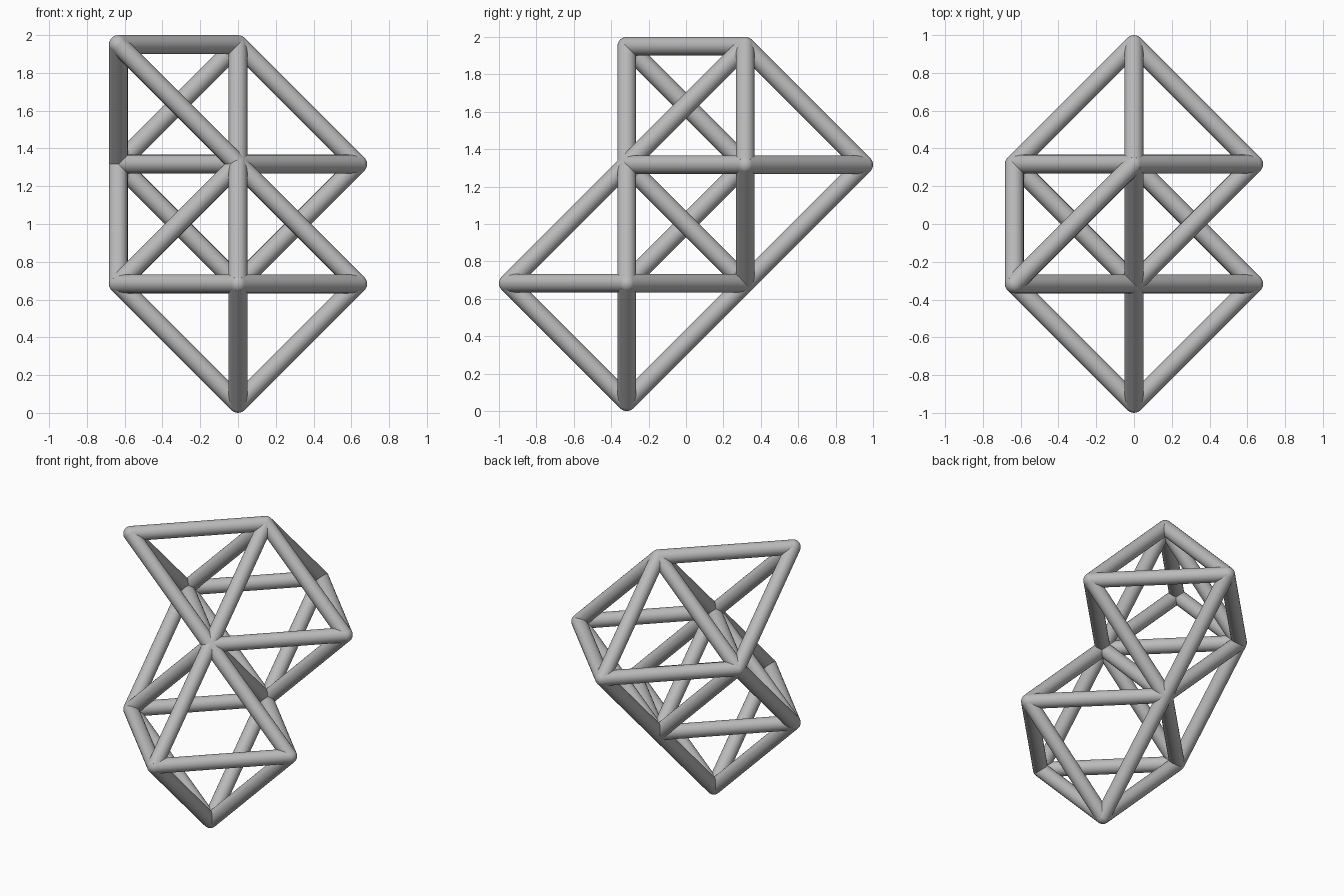
import bpy, math
from mathutils import Vector

cube = bpy.data.objects.get("Cube")
if cube:
    bpy.data.objects.remove(cube, do_unlink=True)

RADIUS = 0.05
STEP = (2 - 2 * RADIUS) / 3      # lattice spacing

grey = bpy.data.materials.new("light_grey")
grey.use_nodes = True
colour = (0.5, 0.5, 0.5, 1)
grey.diffuse_color = colour
grey.node_tree.nodes["Principled BSDF"].inputs["Base Color"].default_value = colour


def finish(name):
    obj = bpy.context.object
    obj.name = name
    obj.data.materials.append(grey)
    bpy.ops.object.shade_smooth_by_angle(angle=math.radians(40))


def place(node):
    """Lattice node to model position."""
    x, y, z = node
    return Vector((x * STEP, (y - 1.5) * STEP, z * STEP + RADIUS))


def octahedron(x, y, z):
    """Six nodes around a centre; every pair except opposites is joined."""
    nodes = [(x + s, y, z) for s in (-1, 1)]
    nodes += [(x, y + s, z) for s in (-1, 1)]
    nodes += [(x, y, z + s) for s in (-1, 1)]
    return {tuple(sorted((a, b))) for a in nodes for b in nodes
            if a != b and sum((p - q) ** 2 for p, q in zip(a, b)) == 2}


# Two octahedra sharing one edge
edges = octahedron(0, 1, 1) | octahedron(0, 2, 2)

# Tetrahedron on the upper right face, and the strut linking the octahedra
peak = (-1, 1, 3)
for foot in ((0, 2, 3), (-1, 2, 2), (0, 1, 2)):
    edges.add(tuple(sorted((peak, foot))))
edges.add(((-1, 1, 1), (-1, 2, 2)))

# Struts
for i, (a, b) in enumerate(sorted(edges)):
    p, q = place(a), place(b)
    axis = q - p
    bpy.ops.mesh.primitive_cylinder_add(
        vertices=24, radius=RADIUS, depth=axis.length, location=(p + q) / 2,
        rotation=axis.to_track_quat('Z', 'Y').to_euler())
    finish(f"strut_{i + 1}")

# Rounded joints
for i, node in enumerate(sorted({n for e in edges for n in e})):
    bpy.ops.mesh.primitive_uv_sphere_add(
        segments=24, ring_count=12, radius=RADIUS, location=place(node))
    finish(f"joint_{i + 1}")
